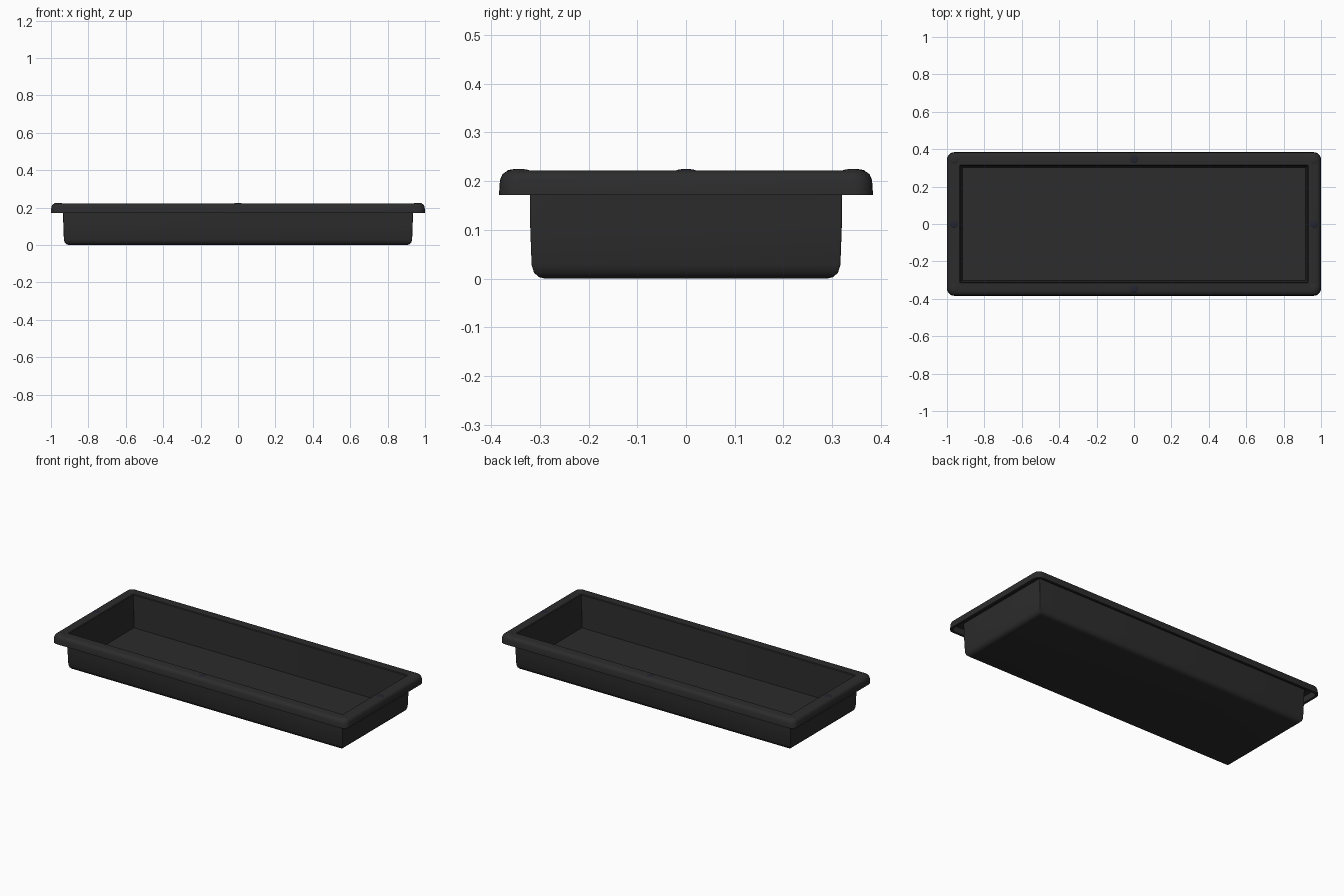
import bpy, bmesh, math

if "Cube" in bpy.data.objects:
    bpy.data.objects.remove(bpy.data.objects["Cube"])


def material(name, rgb):
    m = bpy.data.materials.new(name)
    m.diffuse_color = (*rgb, 1)
    m.use_nodes = True
    m.node_tree.nodes["Principled BSDF"].inputs["Base Color"].default_value = m.diffuse_color
    return m


black = material("black plastic", (0.025, 0.025, 0.025))
navy = material("dark navy metal", (0.017, 0.018, 0.028))


def finish(name, bm, mat, angle=35):
    bmesh.ops.recalc_face_normals(bm, faces=bm.faces)
    mesh = bpy.data.meshes.new(name)
    bm.to_mesh(mesh)
    bm.free()
    mesh.materials.append(mat)
    ob = bpy.data.objects.new(name, mesh)
    bpy.context.collection.objects.link(ob)
    bpy.ops.object.select_all(action='DESELECT')
    bpy.context.view_layer.objects.active = ob
    ob.select_set(True)
    bpy.ops.object.shade_smooth_by_angle(angle=math.radians(angle))
    return ob


def ring(bm, hx, hy, r, z, n=6):
    """Rounded rectangle of vertices at height z."""
    out = []
    for k, (sx, sy) in enumerate(((1, 1), (-1, 1), (-1, -1), (1, -1))):
        for i in range(n + 1):
            a = math.pi / 2 * (k + i / n)
            out.append(bm.verts.new((sx * (hx - r) + r * math.cos(a),
                                     sy * (hy - r) + r * math.sin(a), z)))
    return out


# Half sizes and corner radius from outer bottom, over the rim, to inner floor
profile = [
    (0.905, 0.290, 0.004, 0.000),
    (0.917, 0.302, 0.004, 0.003),
    (0.926, 0.312, 0.004, 0.012),
    (0.931, 0.317, 0.004, 0.028),
    (0.934, 0.320, 0.004, 0.110),
    (0.937, 0.321, 0.004, 0.207),   # hollow under the rim
    (0.982, 0.367, 0.024, 0.207),
    (0.985, 0.370, 0.027, 0.172),   # lip edge
    (1.000, 0.384, 0.040, 0.172),
    (0.998, 0.382, 0.039, 0.202),
    (0.993, 0.377, 0.036, 0.214),
    (0.985, 0.369, 0.030, 0.220),
    (0.974, 0.358, 0.022, 0.222),
    (0.932, 0.316, 0.005, 0.222),
    (0.928, 0.312, 0.004, 0.218),
    (0.918, 0.302, 0.004, 0.022),
]
bm = bmesh.new()
rings = [ring(bm, *p) for p in profile]
for a, b in zip(rings, rings[1:]):
    for i in range(len(a)):
        j = (i + 1) % len(a)
        bm.faces.new((a[i], a[j], b[j], b[i]))
bm.faces.new(rings[0])     # underside
bm.faces.new(rings[-1])    # inner floor
finish("tray", bm, black)


def rivet(name, x, y, mat):
    """Low domed rivet head set into the rim."""
    bm = bmesh.new()
    bmesh.ops.create_uvsphere(bm, u_segments=20, v_segments=10, radius=1)
    for v in bm.verts:
        v.co = (x + v.co.x * 0.023, y + v.co.y * 0.023, 0.220 + v.co.z * 0.005)
    finish(name, bm, mat, 60)


# Rivets at the corners and the middle of each side
for sx in (-1, 1):
    for sy in (-1, 1):
        rivet("corner_rivet", sx * 0.96, sy * 0.342, black)
    rivet("end_rivet", sx * 0.962, 0, navy)
    rivet("side_rivet", 0, sx * 0.345, navy)
